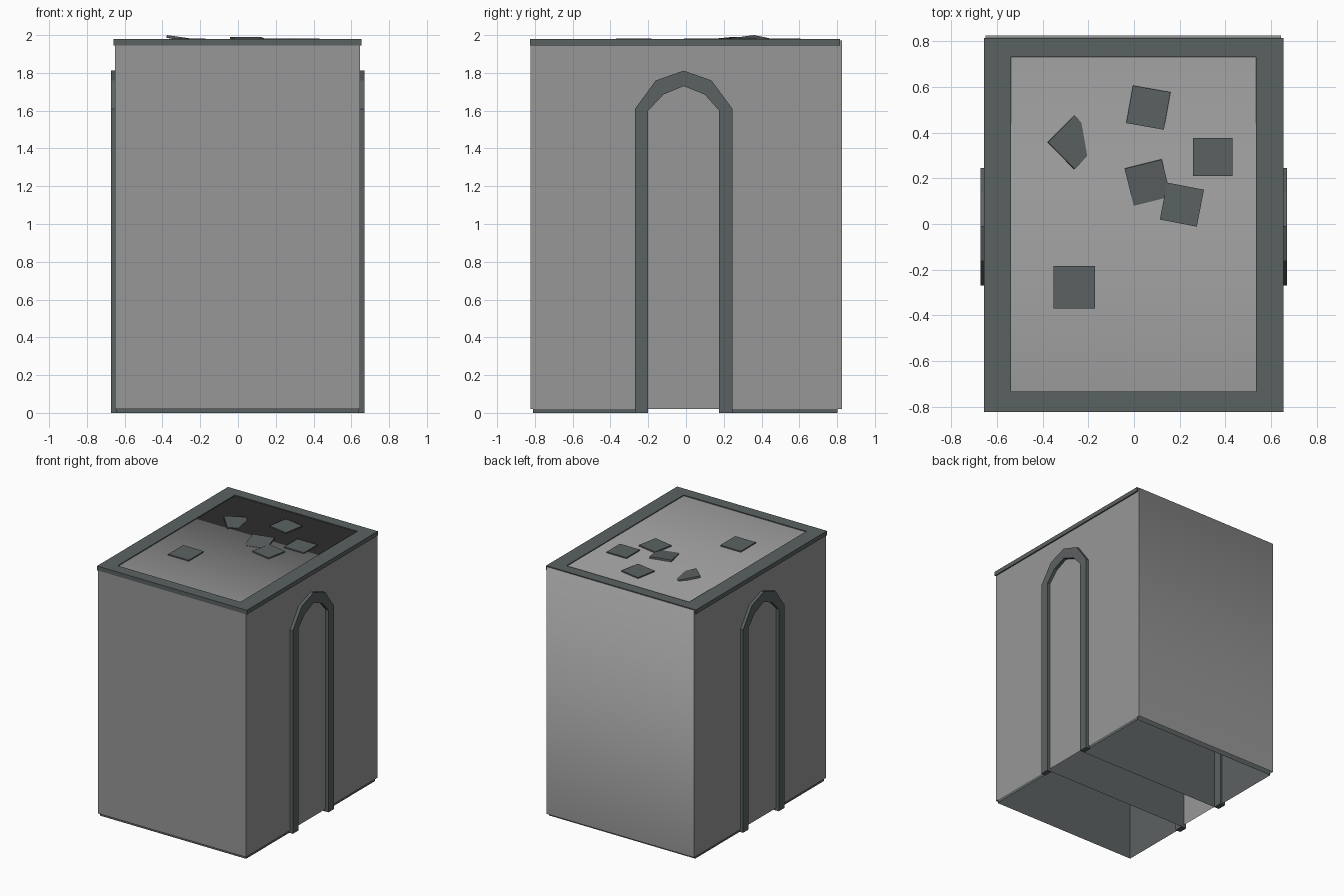
import bpy, bmesh, math
from mathutils import Matrix

if "Cube" in bpy.data.objects:
    bpy.data.objects.remove(bpy.data.objects["Cube"])


def material(name, rgb):
    m = bpy.data.materials.new(name)
    m.diffuse_color = (*rgb, 1)
    m.use_nodes = True
    m.node_tree.nodes["Principled BSDF"].inputs["Base Color"].default_value = m.diffuse_color
    return m


PLASTER = material("grey_plaster", (0.31, 0.31, 0.31))
STONE = material("dark_stone", (0.105, 0.12, 0.12))


def make(name, faces, mat, smooth=False, solid=False, weld=True):
    """Object from a list of faces, each a list of points."""
    bm = bmesh.new()
    for f in faces:
        bm.faces.new([bm.verts.new(p) for p in f])
    if weld:
        bmesh.ops.remove_doubles(bm, verts=bm.verts, dist=1e-5)
    if solid:
        bmesh.ops.recalc_face_normals(bm, faces=bm.faces)
    for f in bm.faces:
        f.smooth = smooth
    me = bpy.data.meshes.new(name)
    bm.to_mesh(me)
    bm.free()
    me.materials.append(mat)
    ob = bpy.data.objects.new(name, me)
    bpy.context.collection.objects.link(ob)
    return ob


def strip_solid(outer, inner, closed, place, a, b):
    """Faces of a flat band between two outlines, extruded from a to b."""
    faces, n = [], len(outer)
    for i in range(n if closed else n - 1):
        j = (i + 1) % n
        o0, o1, i0, i1 = outer[i], outer[j], inner[i], inner[j]
        quad = [o0, o1, i1, i0]
        faces.append([place(p, a) for p in quad])
        faces.append([place(p, b) for p in quad])
        for p, q in ((o0, o1), (i0, i1)):
            faces.append([place(p, a), place(q, a), place(q, b), place(p, b)])
    if not closed:
        for k in (0, n - 1):
            p, q = outer[k], inner[k]
            faces.append([place(p, a), place(q, a), place(q, b), place(p, b)])
    return faces


def rect(x0, x1, y0, y1):
    return [(x0, y0), (x1, y0), (x1, y1), (x0, y1)]


def on_side(p, x):
    return (x, p[0], p[1])


def flat(p, z):
    return (p[0], p[1], z)


# Plaster shell: flat front and sides, open underneath
X0, X1, Y0, Y1, Z0, Z1 = -0.65, 0.645, -0.823, 0.827, 0.02, 1.972
make("plaster_walls", [
    [(X0, Y0, Z0), (X1, Y0, Z0), (X1, Y0, Z1), (X0, Y0, Z1)],
    [(X1, Y0, Z0), (X1, Y1, Z0), (X1, Y1, Z1), (X1, Y0, Z1)],
    [(X0, Y1, Z0), (X0, Y0, Z0), (X0, Y0, Z1), (X0, Y1, Z1)],
], PLASTER, weld=False)

# Roof and back wall share one softly shaded edge
make("plaster_roof_and_back", [
    [(X0, Y0, Z1), (X1, Y0, Z1), (X1, Y1, Z1), (X0, Y1, Z1)],
    [(X1, Y1, Z0), (X0, Y1, Z0), (X0, Y1, Z1), (X1, Y1, Z1)],
], PLASTER, smooth=True)

# Arch outlines (y, z)
ARCH_OUT = [(-0.27, 0), (-0.27, 1.61), (-0.16, 1.76), (-0.012, 1.812),
            (0.135, 1.76), (0.246, 1.61), (0.246, 0)]
ARCH_IN = [(-0.2, 0), (-0.2, 1.6), (-0.12, 1.685), (-0.012, 1.73),
           (0.1, 1.685), (0.176, 1.6), (0.176, 0)]

# Stone core inside the plaster, with a passage running through it
CX0, CX1, CY0, CY1, CZ = -0.643, 0.638, -0.81, 0.803, 1.94
side = [(CY0, 0)] + ARCH_IN + [(CY1, 0), (CY1, CZ), (CY0, CZ)]
core = [[on_side(p, CX1) for p in side],
        [on_side(p, CX0) for p in side],
        [(CX0, CY0, 0), (CX1, CY0, 0), (CX1, CY0, CZ), (CX0, CY0, CZ)],
        [(CX1, CY1, 0), (CX0, CY1, 0), (CX0, CY1, CZ), (CX1, CY1, CZ)],
        [flat(p, CZ) for p in rect(CX0, CX1, CY0, CY1)]]
for p, q in zip(ARCH_IN, ARCH_IN[1:]):
    core.append([on_side(p, CX0), on_side(q, CX0), on_side(q, CX1), on_side(p, CX1)])
make("stone_core", core, STONE, solid=True)

# Arch frames on both sides
for name, a, b in (("right_arch_frame", 0.63, 0.67), ("left_arch_frame", -0.63, -0.673)):
    make(name, strip_solid(ARCH_OUT, ARCH_IN, False, on_side, a, b), STONE, solid=True)

# Stone rim round the roof
make("roof_rim", strip_solid(rect(-0.658, 0.655, -0.825, 0.815),
                             rect(-0.54, 0.535, -0.735, 0.732),
                             True, flat, 1.945, 1.979), STONE, solid=True)

# Loose paving slabs: x, y, z, width, depth, turn, tilt, tilt direction (degrees)
SLABS = [
    (0.063, 0.51, 1.974, 0.167, 0.167, -10, 0, 0),
    (0.345, 0.293, 1.974, 0.174, 0.167, 0, 0, 0),
    (-0.262, -0.277, 1.974, 0.18, 0.187, 0, 0, 0),
    (0.21, 0.085, 1.975, 0.165, 0.165, -11, 0, 0),
    (0.06, 0.182, 1.975, 0.168, 0.168, 14, 5.5, -76),
    (-0.262, 0.358, 1.973, 0.166, 0.166, 45, 10, 10),
]
for i, (x, y, z, w, d, turn, tilt, way) in enumerate(SLABS):
    r = math.radians
    m = (Matrix.Translation((x, y, z)) @ Matrix.Rotation(r(way), 4, 'Z')
         @ Matrix.Rotation(r(tilt), 4, 'Y') @ Matrix.Rotation(r(turn - way), 4, 'Z')
         @ Matrix.Diagonal((w, d, 0.014, 1)))
    bm = bmesh.new()
    bmesh.ops.create_cube(bm, size=1, matrix=m)
    me = bpy.data.meshes.new("roof_slab")
    bm.to_mesh(me)
    bm.free()
    me.materials.append(STONE)
    bpy.context.collection.objects.link(bpy.data.objects.new(f"roof_slab_{i + 1}", me))
